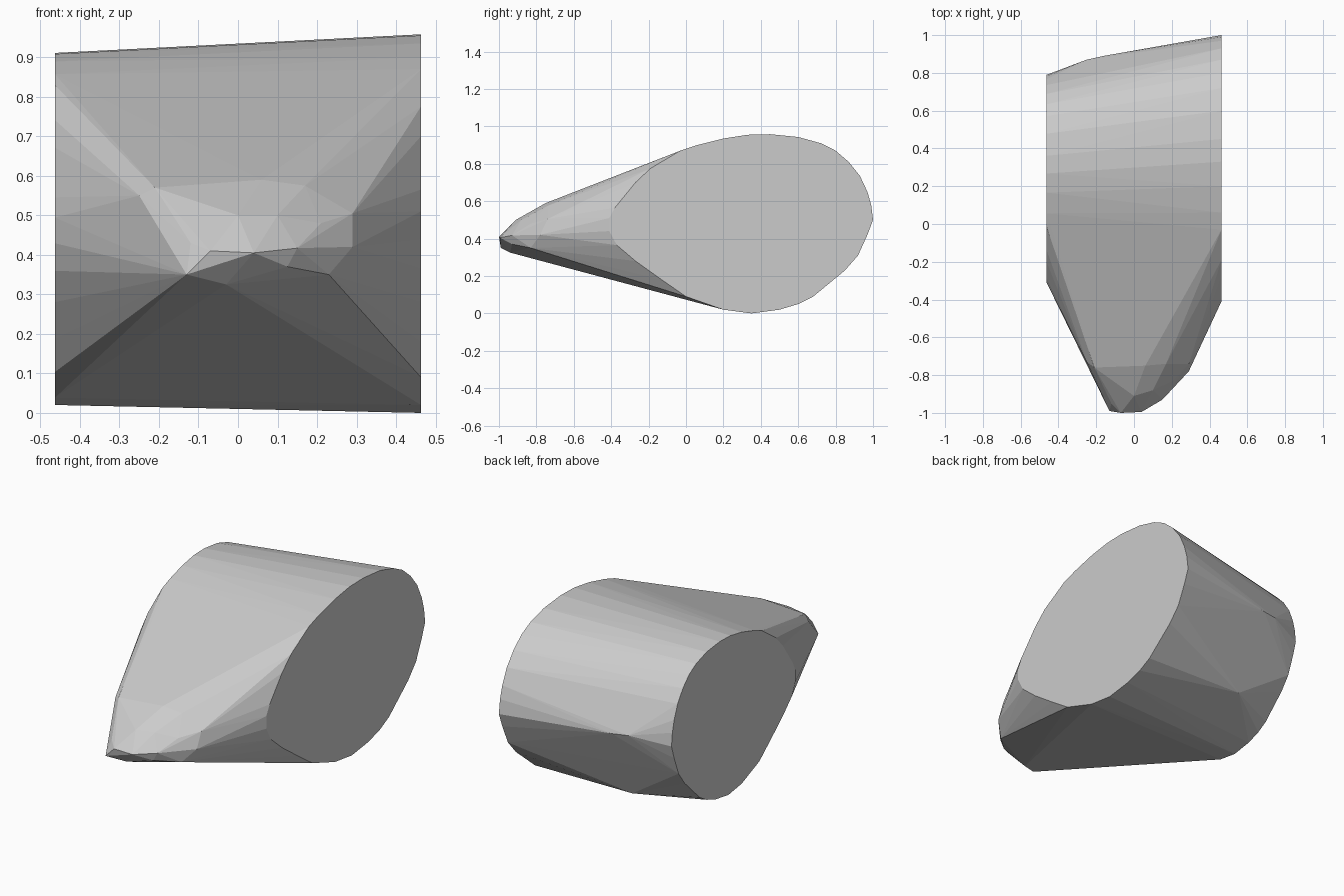
import bpy
import bmesh
from mathutils import Vector

# Remove the default object
default_cube = bpy.data.objects.get("Cube")
if default_cube is not None:
    bpy.data.objects.remove(default_cube, do_unlink=True)


def make_material(name, colour):
    """One flat colour shown in the viewport and in a render."""
    material = bpy.data.materials.new(name)
    material.use_nodes = True
    material.diffuse_color = colour
    shader = material.node_tree.nodes["Principled BSDF"]
    shader.inputs["Base Color"].default_value = colour
    return material


def cap_ring(x, outline, scale, shift):
    """Place the flat oval outline at one end of the body."""
    return [Vector((x, y * scale[0] + shift[0], z * scale[1] + shift[1]))
            for y, z in outline]


def make_hull(name, points, material):
    """Wrap a faceted skin around the points."""
    bm = bmesh.new()
    for point in points:
        bm.verts.new(point)
    result = bmesh.ops.convex_hull(bm, input=bm.verts[:])
    unused = set(result["geom_interior"]) | set(result["geom_unused"])
    spare = [item for item in unused if isinstance(item, bmesh.types.BMVert)]
    bmesh.ops.delete(bm, geom=spare, context="VERTS")
    # Merge the triangles of the flat end caps
    bmesh.ops.dissolve_limit(bm, angle_limit=.005,
                             verts=bm.verts[:], edges=bm.edges[:])
    bmesh.ops.recalc_face_normals(bm, faces=bm.faces[:])
    mesh = bpy.data.meshes.new(name)
    bm.to_mesh(mesh)
    bm.free()
    mesh.materials.append(material)
    body = bpy.data.objects.new(name, mesh)
    bpy.context.collection.objects.link(body)
    return body


# Oval end cap outline as depth and height, clockwise from the front
outline = [
    (-.41, .44), (-.41, .51), (-.38, .565), (-.27, .7), (-.19, .775),
    (-.03, .87), (.06, .9), (.2, .935), (.33, .955), (.45, .958),
    (.6, .943), (.72, .91), (.8, .87), (.87, .81), (.93, .735),
    (.97, .65), (.99, .58), (1, .5), (.97, .42), (.92, .31),
    (.85, .23), (.68, .09), (.6, .05), (.5, .02), (.35, 0),
    (.2, .02), (0, .09), (-.13, .18), (-.27, .28), (-.37, .365),
]

# Blunt faceted nose: lower rim, then the upper facets
nose_rim = [
    (-.13, -.99, .35), (-.07, -1, .41), (.04, -.995, .405),
    (.15, -.93, .417), (.29, -.78, .42), (-.03, -.94, .325),
    (.125, -.93, .37), (.23, -.83, .35),
]
nose_top = [
    (-.12, -.95, .43), (0, -.91, .5), (.1, -.88, .5), (.21, -.83, .48),
    (.29, -.74, .505), (.17, -.74, .575), (.06, -.75, .59),
    (-.08, -.78, .565), (-.21, -.76, .57), (-.25, -.73, .55),
]

# Slight bulge along the rounded back
back_bulge = [(-.25, .87, .52), (-.16, .89, .515), (-.15, .69, .1)]

left_cap = cap_ring(.463, outline, scale=(1, 1), shift=(0, 0))
right_cap = cap_ring(-.463, outline, scale=(.78, .93), shift=(.01, .02))

grey = make_material("plain grey", (.6, .6, .6, 1))
make_hull("faceted_body",
          left_cap + right_cap + nose_rim + nose_top + back_bulge, grey)
